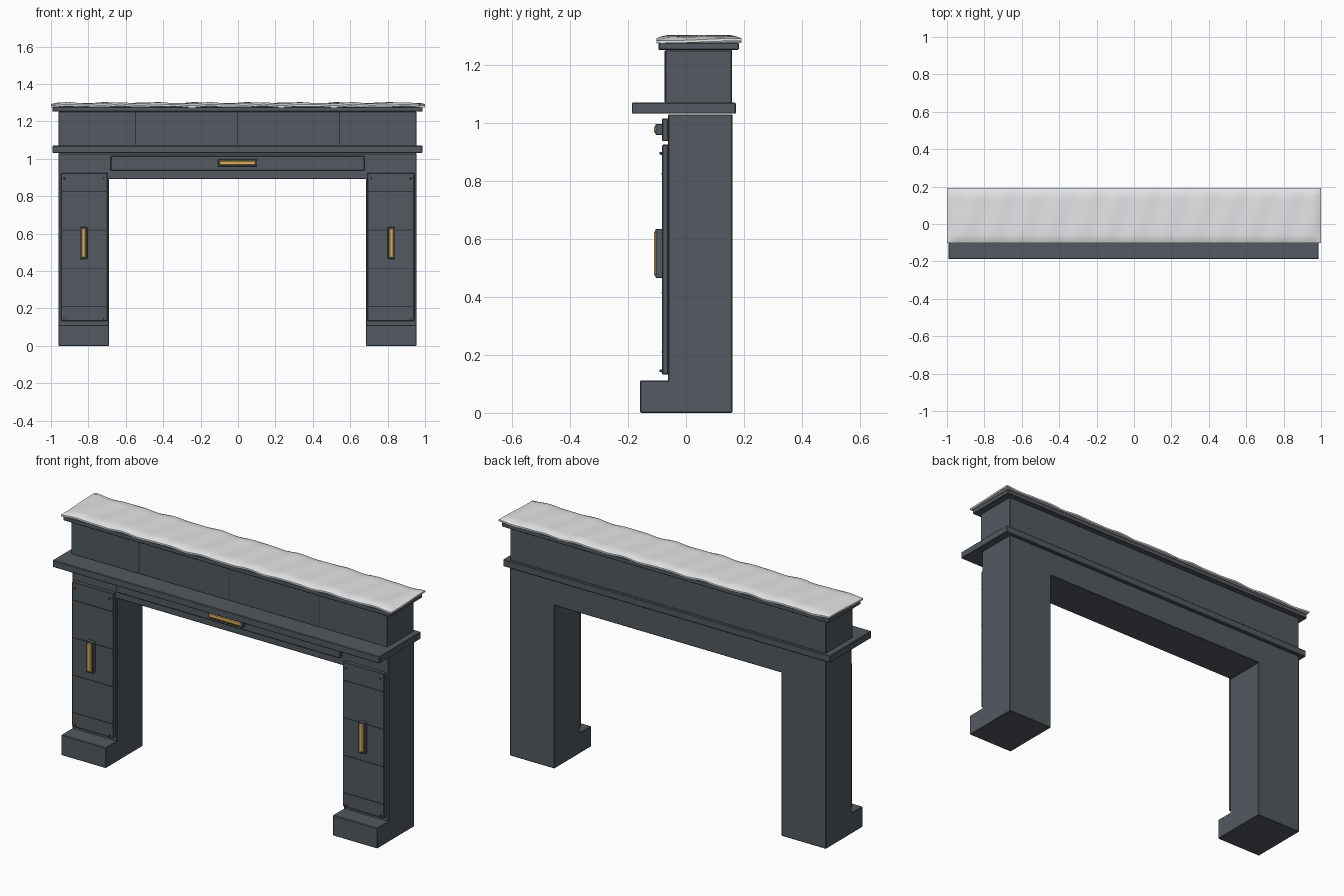
import bpy, bmesh, math
from mathutils import Matrix

cube = bpy.data.objects.get("Cube")
if cube:
    bpy.data.objects.remove(cube)

CX = -0.0025  # stonework sits slightly off the snow's centre


def material(name, rgb, roughness=0.7):
    m = bpy.data.materials.new(name)
    m.use_nodes = True
    m.diffuse_color = (*rgb, 1)
    node = m.node_tree.nodes["Principled BSDF"]
    node.inputs["Base Color"].default_value = (*rgb, 1)
    node.inputs["Roughness"].default_value = roughness
    return m


slate = material("slate grey", (0.085, 0.1, 0.115))
dark = material("dark seam", (0.03, 0.035, 0.042))
amber = material("warm amber", (0.72, 0.42, 0.12))
snow_white = material("snow white", (0.78, 0.79, 0.8))


def finish(name, bm, mat):
    bmesh.ops.recalc_face_normals(bm, faces=bm.faces)
    mesh = bpy.data.meshes.new(name)
    bm.to_mesh(mesh)
    bm.free()
    mesh.materials.append(mat)
    obj = bpy.data.objects.new(name, mesh)
    bpy.context.collection.objects.link(obj)
    return obj


def box(name, x, y, z, mat=slate, bevel=0.003):
    """Box from (low, high) ranges, with a small edge bevel."""
    bm = bmesh.new()
    bmesh.ops.create_cube(bm, size=1)
    for v in bm.verts:
        for i, (lo, hi) in enumerate((x, y, z)):
            v.co[i] = (lo + hi) / 2 + v.co[i] * (hi - lo)
        v.co.x += CX
    obj = finish(name, bm, mat)
    if bevel:
        mod = obj.modifiers.new("edge bevel", 'BEVEL')
        mod.width = bevel
        mod.segments = 1
    return obj


def lamp(name, cx, cz, w, h):
    """Slate housing with a chamfered amber lens."""
    box(name + "_housing", (cx - w / 2, cx + w / 2), (-0.105, -0.08),
        (cz - h / 2, cz + h / 2), bevel=0.002)
    w, h = w - 0.016, h - 0.014
    box(name + "_lens", (cx - w / 2, cx + w / 2), (-0.11, -0.1),
        (cz - h / 2, cz + h / 2), amber, 0.004)


def rivet(name, x, z):
    bm = bmesh.new()
    bmesh.ops.create_cone(bm, cap_ends=True, segments=8, radius1=0.005, radius2=0.004,
                          depth=0.008, matrix=Matrix.Translation((x + CX, -0.087, z))
                          @ Matrix.Rotation(math.pi / 2, 4, 'X'))
    finish(name, bm, slate)


# Gate body: two legs and the lintel as one arch profile, extruded in depth
arch = [(-0.957, 0), (-0.687, 0), (-0.687, 0.893), (0.687, 0.893),
        (0.687, 0), (0.957, 0), (0.957, 1.03), (-0.957, 1.03)]
bm = bmesh.new()
face = bm.faces.new([bm.verts.new((x + CX, -0.062, z)) for x, z in arch])
ext = bmesh.ops.extrude_face_region(bm, geom=[face])
for v in ext["geom"]:
    if isinstance(v, bmesh.types.BMVert):
        v.co.y = 0.16
body = finish("arch_body", bm, slate)
mod = body.modifiers.new("edge bevel", 'BEVEL')
mod.width = 0.003
mod.segments = 1

# Leg details, repeated on both sides
for side, s in (("right", -1), ("left", 1)):
    def span(a, b):
        return tuple(sorted((s * a, s * b)))
    box(side + "_foot", span(0.687, 0.957), (-0.158, -0.05), (0, 0.112))
    box(side + "_leg_panel", span(0.694, 0.945), (-0.083, -0.06), (0.133, 0.925))
    for i in range(4):
        z = 0.21 + 0.205 * i
        box(f"{side}_panel_seam_{i}", span(0.696, 0.943), (-0.0845, -0.082),
            (z - 0.002, z + 0.002), dark, 0)
    for x in (0.715, 0.925):
        for z in (0.145, 0.895):
            rivet(side + "_panel_rivet", s * x, z)
    lamp(side + "_leg_lamp", s * 0.823, 0.55, 0.04, 0.17)

# Lintel panel and lamp
box("lintel_panel", (-0.678, 0.678), (-0.083, -0.06), (0.937, 1.015))
lamp("lintel_lamp", 0, 0.978, 0.21, 0.038)

# Shelf, upper block and cap
box("shelf", (-0.99, 0.99), (-0.187, 0.172), (1.032, 1.07))
box("upper_block", (-0.957, 0.957), (-0.072, 0.158), (1.068, 1.252))
for i, x in enumerate((-0.545, 0, 0.545)):
    box(f"upper_seam_{i}", (x - 0.002, x + 0.002), (-0.0735, -0.07),
        (1.073, 1.248), dark, 0)
box("cap", (-0.99, 0.99), (-0.095, 0.182), (1.252, 1.277))

# Snow blanket: rolling grid, thin at the rim, closed underneath
bm = bmesh.new()
bmesh.ops.create_grid(bm, x_segments=100, y_segments=16, size=1)
for v in bm.verts:
    x, t = v.co.x, v.co.y
    rim = min(1, (1 - abs(t)) / 0.3, (1 - abs(x)) / 0.05)
    rise = math.sin(rim * math.pi / 2)
    wave = math.sin(25 * x + 1.5 * t) + 0.5 * math.sin(41 * x - 2 * t)
    v.co = (x, 0.0445 + 0.147 * t, 1.288 + 0.011 * rise + 0.0028 * wave)
rim_edges = [e for e in bm.edges if e.is_boundary]
ext = bmesh.ops.extrude_edge_only(bm, edges=rim_edges)
for v in ext["geom"]:
    if isinstance(v, bmesh.types.BMVert):
        v.co.z -= 0.009
bmesh.ops.holes_fill(bm, edges=[e for e in bm.edges if e.is_boundary], sides=0)
snow = finish("snow_blanket", bm, snow_white)
bpy.ops.object.select_all(action='DESELECT')
snow.select_set(True)
bpy.context.view_layer.objects.active = snow
bpy.ops.object.shade_smooth_by_angle(angle=math.radians(40))
